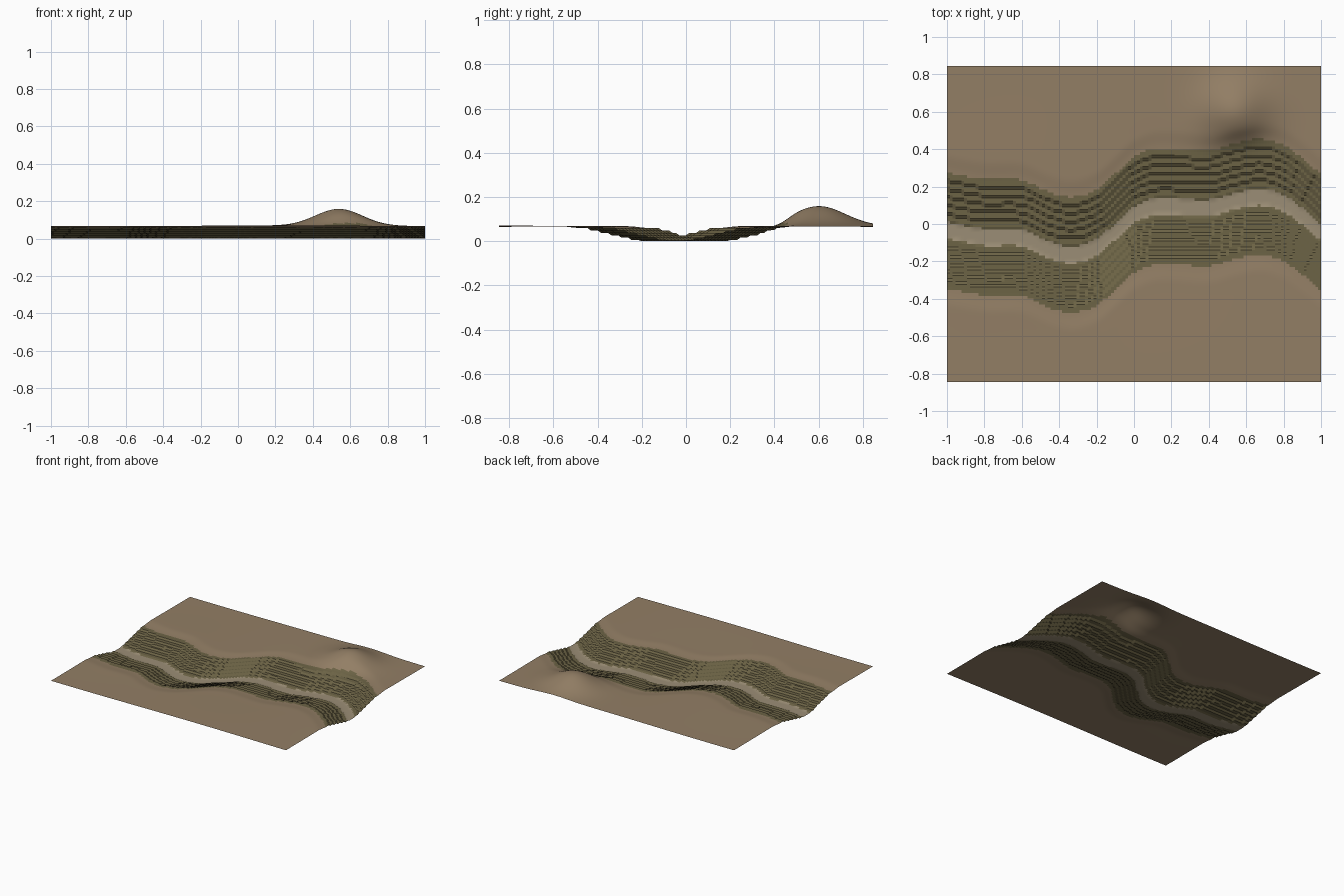
import bpy, bmesh, math

if "Cube" in bpy.data.objects:
    bpy.data.objects.remove(bpy.data.objects["Cube"])

NX, NY = 130, 110            # grid cells
HX, HY = 1.0, 0.845          # half extents
BED, RIM = 0.045, 0.31       # half widths of valley floor and of terraced zone
STEPS, TOP = 6, 0.065        # terraces per side, total rise

# Valley centre line (x, y)
PATH = [(-1.2, 0.0), (-1.0, -0.035), (-0.8, -0.07), (-0.6, -0.075), (-0.45, -0.14),
        (-0.33, -0.165), (-0.2, -0.125), (-0.1, -0.04), (0.0, 0.05), (0.13, 0.095),
        (0.4, 0.085), (0.55, 0.125), (0.68, 0.145), (0.8, 0.11), (0.9, 0.04),
        (1.0, -0.045), (1.1, -0.12)]


def centre(x):
    """Smooth cubic interpolation of the path."""
    i = 1
    while i < len(PATH) - 3 and x > PATH[i + 1][0]:
        i += 1
    (xa, ya), (x0, y0), (x1, y1), (xb, yb) = PATH[i - 1:i + 3]
    h = x1 - x0
    t = (x - x0) / h
    m0, m1 = (y1 - ya) / (x1 - xa) * h, (yb - y0) / (xb - x0) * h
    return ((2*t**3 - 3*t**2 + 1) * y0 + (t**3 - 2*t**2 + t) * m0
            + (3*t**2 - 2*t**3) * y1 + (t**3 - t**2) * m1)


def smooth(a, b, v):
    t = min(1, max(0, (v - a) / (b - a)))
    return t * t * (3 - 2 * t)


def height(x, y):
    d = abs(y - centre(x))
    if d < BED:
        z = 0.0
    elif d < RIM:            # stepped terraces
        k = int((d - BED) / (RIM - BED) * STEPS)
        z = (k + 0.5) * TOP / STEPS
    else:                    # gently rolling plateau
        z = TOP - 0.005 + 0.008 * smooth(RIM, RIM + 0.1, d)
        z += 0.0025 * math.sin(3.1 * x + 4) * math.cos(3.7 * y) * smooth(RIM, 0.5, d)
    # Rounded hill behind the valley
    hill = 0.09 * math.exp(-0.5 * (((x - 0.54) / 0.125) ** 2 + ((y - 0.6) / 0.12) ** 2))
    return z + hill * smooth(0.2, 0.38, d)


def material(name, rgb):
    m = bpy.data.materials.new(name)
    m.diffuse_color = (*rgb, 1)
    m.use_nodes = True
    m.node_tree.nodes["Principled BSDF"].inputs["Base Color"].default_value = m.diffuse_color
    return m


# Terrain sheet
bm = bmesh.new()
rows = []
for j in range(NY + 1):
    y = HY * (2 * j / NY - 1)
    row = []
    for i in range(NX + 1):
        x = HX * (2 * i / NX - 1)
        row.append(bm.verts.new((x, y, height(x, y))))
    rows.append(row)

# Faces coloured by zone: 0 plateau, 1 terraces, 2 valley floor
for j in range(NY):
    for i in range(NX):
        f = bm.faces.new((rows[j][i], rows[j][i + 1], rows[j + 1][i + 1], rows[j + 1][i]))
        c = f.calc_center_median()
        d = abs(c.y - centre(c.x))
        f.material_index = 2 if d < BED else 1 if d < RIM else 0
        f.smooth = f.material_index != 1

mesh = bpy.data.meshes.new("valley_terrain")
bm.to_mesh(mesh)
bm.free()
for name, rgb in (("plateau_earth", (0.29, 0.21, 0.13)),
                  ("terrace_green", (0.15, 0.125, 0.06)),
                  ("valley_floor", (0.33, 0.27, 0.18))):
    mesh.materials.append(material(name, rgb))
terrain = bpy.data.objects.new("valley_terrain", mesh)
bpy.context.collection.objects.link(terrain)
